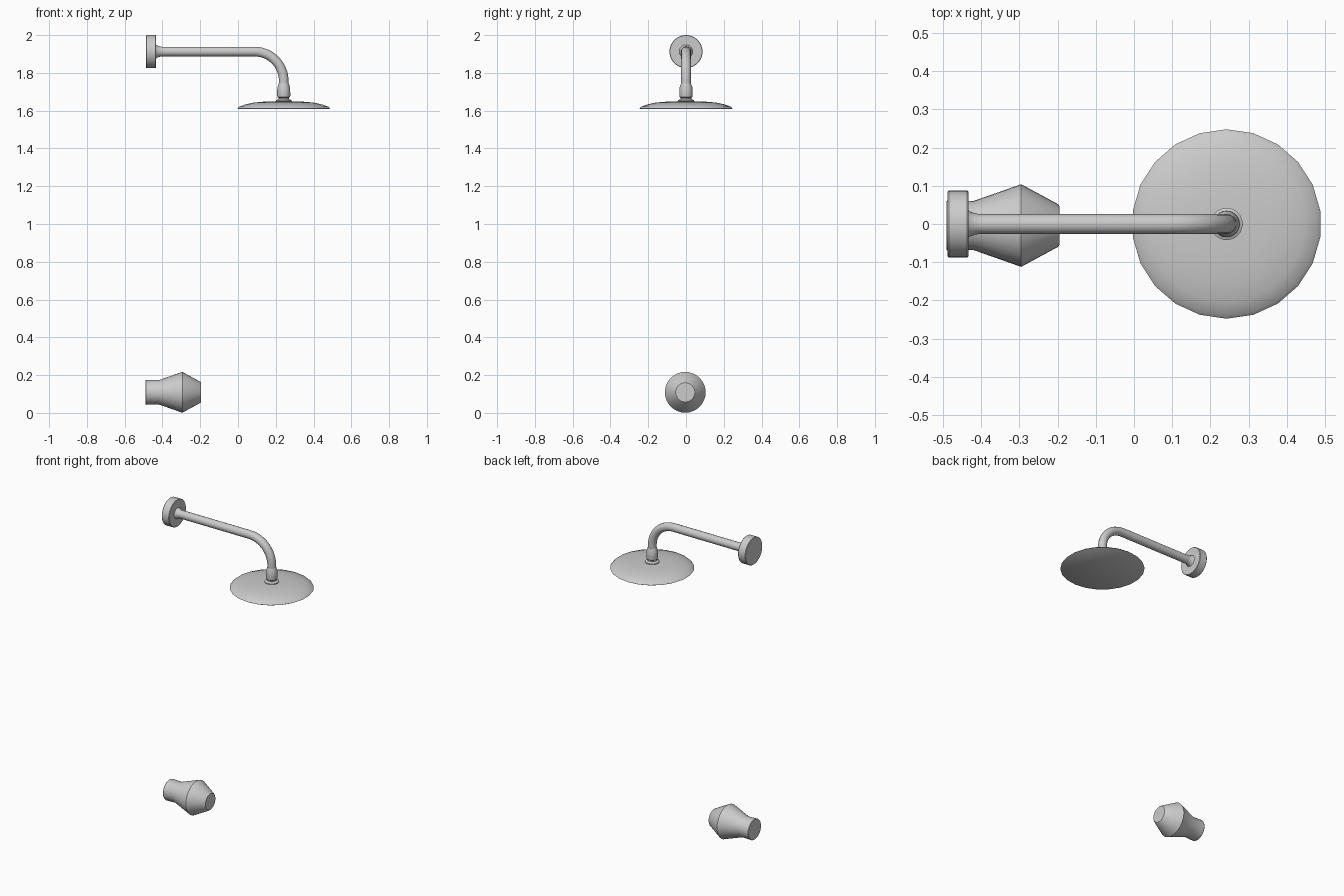
import bpy, bmesh, math
from mathutils import Matrix, Vector

if "Cube" in bpy.data.objects:
    bpy.data.objects.remove(bpy.data.objects["Cube"])


def finish(obj, angle=35):
    bpy.ops.object.select_all(action='DESELECT')
    obj.select_set(True)
    bpy.context.view_layer.objects.active = obj
    bpy.ops.object.shade_smooth_by_angle(angle=math.radians(angle))


def revolve(name, profile, origin, axis='Z', sides=32, phase=0.0, angle=35):
    """Closed lathe: profile is (radius, distance along axis)."""
    bm = bmesh.new()
    rings = []
    for r, h in profile:
        ring = []
        for i in range(sides):
            a = phase + 2 * math.pi * i / sides
            ring.append(bm.verts.new((r * math.cos(a), r * math.sin(a), h)))
        rings.append(ring)
    for lo, hi in zip(rings, rings[1:]):
        for i in range(sides):
            j = (i + 1) % sides
            bm.faces.new((lo[i], lo[j], hi[j], hi[i]))
    bm.faces.new(rings[0])
    bm.faces.new(rings[-1])
    bmesh.ops.recalc_face_normals(bm, faces=bm.faces)
    if axis == 'X':
        bm.transform(Matrix.Rotation(math.pi / 2, 4, 'Y'))
    bm.transform(Matrix.Translation(Vector(origin)))
    mesh = bpy.data.meshes.new(name)
    bm.to_mesh(mesh)
    bm.free()
    obj = bpy.data.objects.new(name, mesh)
    bpy.context.collection.objects.link(obj)
    finish(obj, angle)
    return obj


ARM_Z, HEAD_X, PIPE_R, BEND_R = 1.913, 0.242, 0.026, 0.155

# Wall flange with slightly softened edges, and a small collar for the arm
revolve("wall_flange", [(0.085, -0.487), (0.0875, -0.484), (0.0875, -0.436), (0.085, -0.433)],
        (0, 0, ARM_Z), 'X')
revolve("arm_collar", [(0.038, -0.436), (0.032, -0.428), (0.028, -0.415), (0.026, -0.405)],
        (0, 0, ARM_Z), 'X', 24)

# Bent shower arm: straight run, quarter bend, short drop
points = [(-0.45, 0, ARM_Z)]
for i in range(13):
    a = math.pi / 2 * i / 12
    points.append((HEAD_X - BEND_R + BEND_R * math.sin(a), 0,
                   ARM_Z - BEND_R + BEND_R * math.cos(a)))
points.append((HEAD_X, 0, 1.70))
curve = bpy.data.curves.new("arm_path", 'CURVE')
curve.dimensions = '3D'
curve.bevel_depth = PIPE_R
curve.bevel_resolution = 5
curve.use_fill_caps = True
spline = curve.splines.new('POLY')
spline.points.add(len(points) - 1)
for p, co in zip(spline.points, points):
    p.co = (*co, 1)
arm = bpy.data.objects.new("shower_arm", curve)
bpy.context.collection.objects.link(arm)
bpy.ops.object.select_all(action='DESELECT')
arm.select_set(True)
bpy.context.view_layer.objects.active = arm
bpy.ops.object.convert(target='MESH')
finish(bpy.context.view_layer.objects.active)

# Swivel nut between arm and head
revolve("swivel_nut", [(0.026, 1.745), (0.034, 1.722), (0.035, 1.68), (0.033, 1.672),
                       (0.028, 1.668), (0.028, 1.662), (0.042, 1.655), (0.042, 1.64)],
        (HEAD_X, 0, 0), 'Z', 24)

# Shallow domed rain head with a flat underside
revolve("shower_head", [(0.243, 1.609), (0.2475, 1.612), (0.238, 1.621), (0.205, 1.633),
                        (0.16, 1.643), (0.10, 1.648), (0.04, 1.650)],
        (HEAD_X, 0, 0), 'Z', 22, math.pi / 2)

# Control knob: cylindrical neck widening to a ridge, then tapering to the front
revolve("control_knob", [(0.064, -0.490), (0.066, -0.487), (0.064, -0.420), (0.108, -0.295),
                         (0.056, -0.199), (0.051, -0.195)],
        (0, -0.004, 0.109), 'X', 32)
